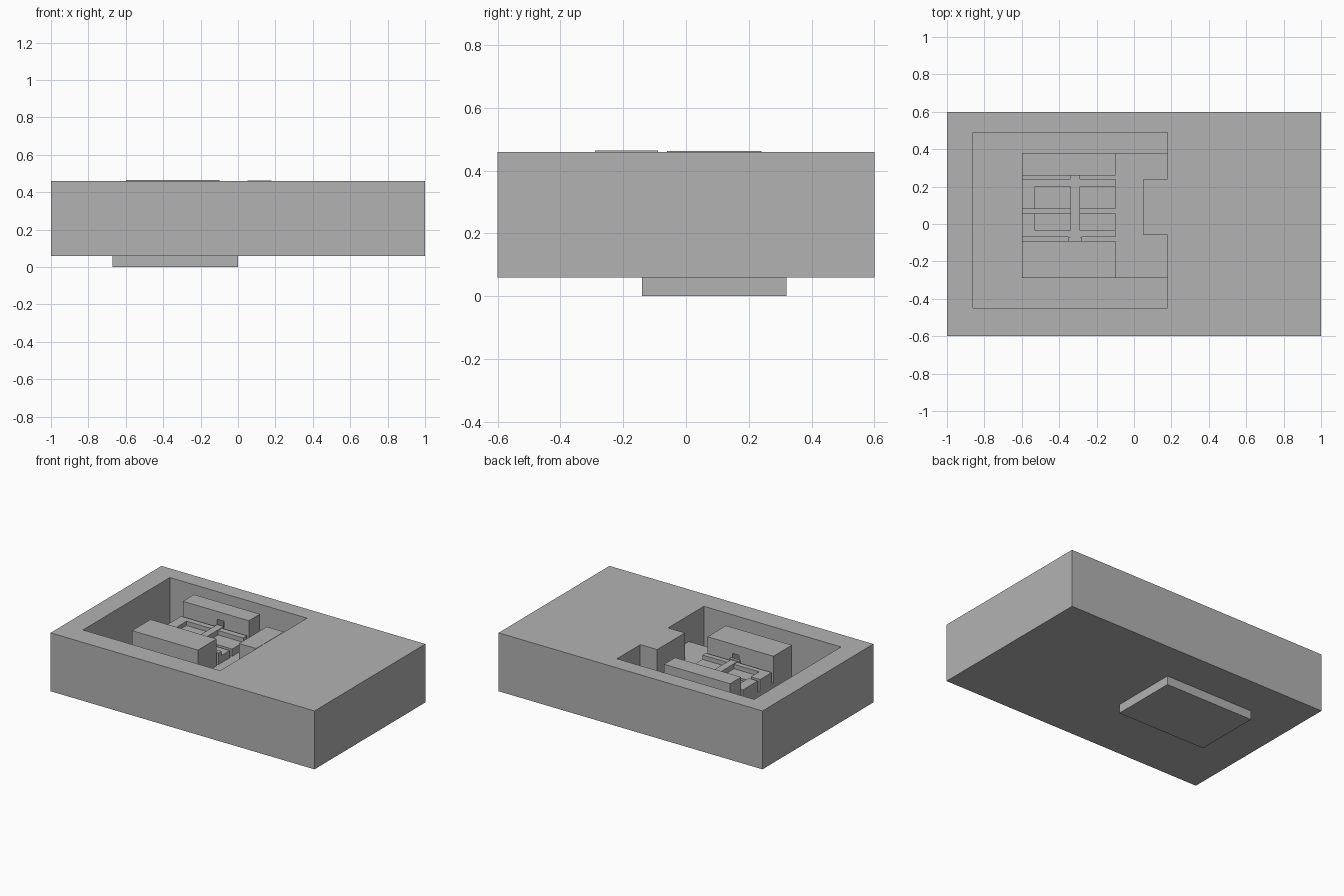
import bpy

old = bpy.data.objects.get("Cube")
if old:
    bpy.data.objects.remove(old, do_unlink=True)

grey = bpy.data.materials.new("plain grey")
grey.use_nodes = True
grey.diffuse_color = (0.45, 0.45, 0.45, 1)
grey.node_tree.nodes["Principled BSDF"].inputs["Base Color"].default_value = (0.45, 0.45, 0.45, 1)


def box(name, xs, ys, zs):
    """Box spanning the given ranges."""
    spans = (xs, ys, zs)
    bpy.ops.mesh.primitive_cube_add(size=1)
    ob = bpy.context.object
    ob.name = name
    ob.location = [(a + b) / 2 for a, b in spans]
    ob.scale = [b - a for a, b in spans]
    bpy.ops.object.transform_apply(location=True, rotation=False, scale=True)
    ob.data.materials.append(grey)
    return ob


def cut(target, xs, ys, zs):
    """Remove a box-shaped volume from the target."""
    cutter = box("cutter", xs, ys, zs)
    cutter.hide_render = True
    mod = target.modifiers.new("cut", 'BOOLEAN')
    mod.operation = 'DIFFERENCE'
    mod.solver = 'EXACT'
    mod.object = cutter
    bpy.context.view_layer.objects.active = target
    bpy.ops.object.modifier_apply(modifier=mod.name)
    bpy.data.objects.remove(cutter, do_unlink=True)


floor = 0.065
deck = 0.28
length = (-0.6, -0.1)

# Outer body with a deep open pocket
body = box("body", (-1, 1), (-0.6, 0.6), (0.06, 0.46))
cut(body, (-0.86, 0.18), (-0.45, 0.49), (floor, 0.6))

# Foot under the body and the tab reaching into the pocket
box("foot_plate", (-0.67, 0), (-0.14, 0.32), (0, 0.06))
box("pocket_tab", (0.05, 0.18), (-0.06, 0.24), (floor, 0.462))

# Raised deck between the blocks
box("deck", (-0.6, 0.18), (-0.29, 0.38), (floor, deck))

# Tall blocks, each slotted on its inner face
slot = (-0.34, -0.29)
front_block = box("front_block", length, (-0.29, -0.09), (deck, 0.464))
cut(front_block, slot, (-0.17, 0), (0.32, 0.4))
back_block = box("back_block", length, (0.26, 0.38), (deck, 0.455))
cut(back_block, slot, (0.2, 0.33), (0.32, 0.4))

# Two low pads with recesses open at one end
for name, ys, recess in (("back_pad", (0.08, 0.24), (0.07, 0.2)),
                         ("front_pad", (-0.07, 0.055), (-0.035, 0.065))):
    pad = box(name, length, ys, (deck, 0.36))
    cut(pad, (-0.53, 0), recess, (0.33, 0.5))

# Cross bar joining the slots, with its end collar
box("cross_bar", slot, (-0.09, 0.26), (0.325, 0.365))
box("bar_collar", (-0.35, -0.28), (-0.09, -0.07), (deck, 0.37))
